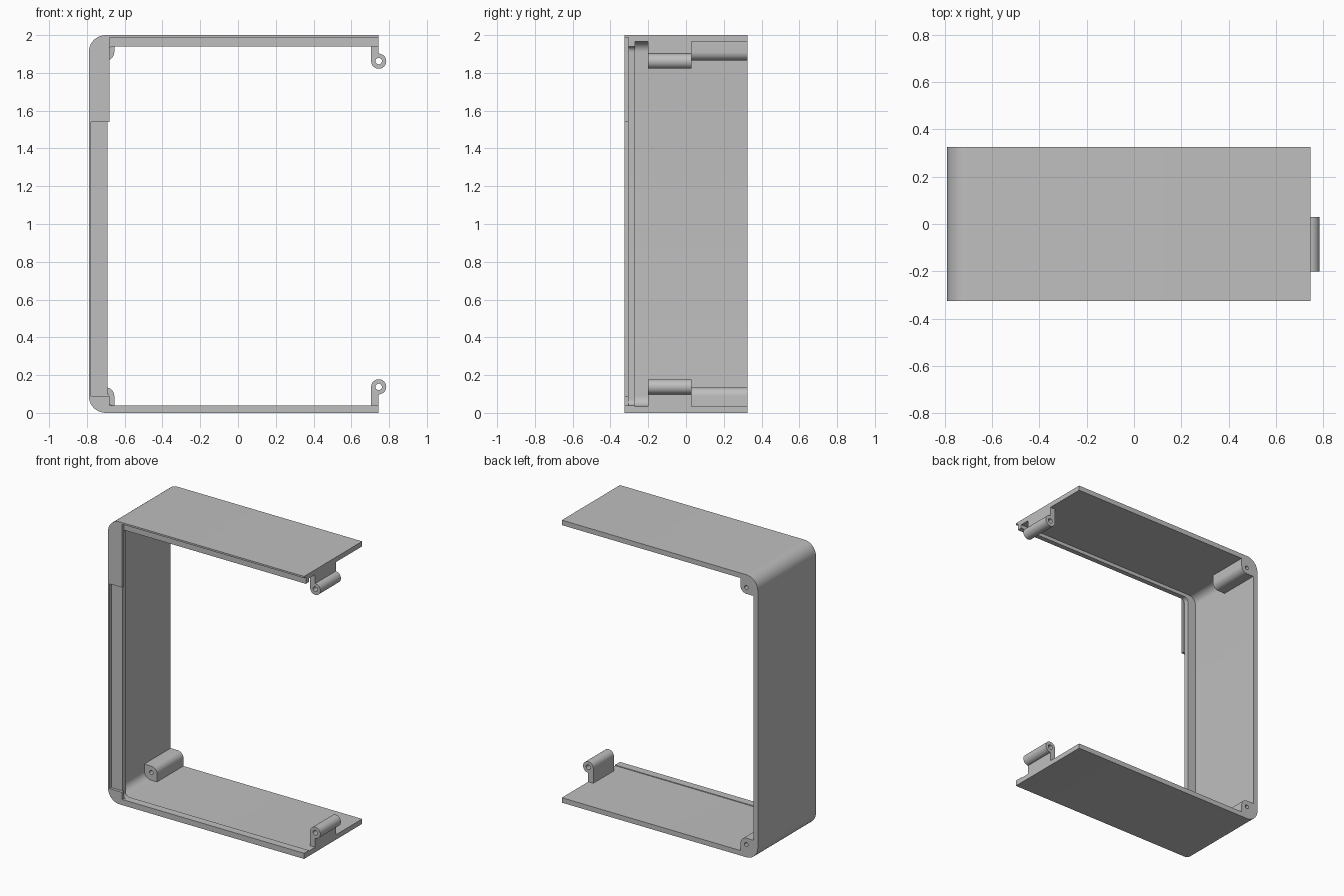
import bpy, bmesh
from math import sin, cos, pi, radians

cube = bpy.data.objects.get("Cube")
if cube:
    bpy.data.objects.remove(cube, do_unlink=True)

grey = bpy.data.materials.new("plain grey")
grey.use_nodes = True
GREY = (0.52, 0.52, 0.52, 1)
grey.diffuse_color = GREY
grey.node_tree.nodes["Principled BSDF"].inputs["Base Color"].default_value = GREY

HEIGHT = 2.0
LEFT, END = -0.79, 0.745      # outer wall face and open end of the plates
FRONT, BACK = -0.325, 0.325
RADIUS = 0.09                 # outer corner radius
WALL = 0.035
CX = LEFT + RADIUS            # shared centre of corner curves and screw holes


def arc(cx, cz, r, start, end, steps=10):
    angles = [radians(start + (end - start) * i / steps) for i in range(steps + 1)]
    return [(cx + r * cos(a), cz + r * sin(a)) for a in angles]


def circle(cx, cz, r):
    return arc(cx, cz, r, 0, 360, 24)[:-1]


def flip(points):
    return [(x, HEIGHT - z) for x, z in points]


def extrude(name, outlines, y0, y1):
    """Extrude x-z outlines (the later ones are holes) from y0 to y1."""
    curve = bpy.data.curves.new(name, "CURVE")
    curve.dimensions = "2D"
    curve.fill_mode = "BOTH"
    curve.extrude = (y1 - y0) / 2
    for points in outlines:
        spline = curve.splines.new("POLY")
        spline.points.add(len(points) - 1)
        for p, (x, z) in zip(spline.points, points):
            p.co = (x, z, 0, 1)
        spline.use_cyclic_u = True
    obj = bpy.data.objects.new(name, curve)
    bpy.context.collection.objects.link(obj)
    obj.rotation_euler.x = pi / 2
    obj.location.y = (y0 + y1) / 2
    bpy.ops.object.select_all(action="DESELECT")
    obj.select_set(True)
    bpy.context.view_layer.objects.active = obj
    bpy.ops.object.convert(target="MESH")
    obj = bpy.context.object
    bm = bmesh.new()
    bm.from_mesh(obj.data)
    bmesh.ops.remove_doubles(bm, verts=bm.verts, dist=0.0001)
    bmesh.ops.recalc_face_normals(bm, faces=bm.faces)
    bm.to_mesh(obj.data)
    bm.free()
    obj.data.materials.clear()
    obj.data.materials.append(grey)
    bpy.ops.object.shade_smooth_by_angle(angle=radians(30))
    return obj


# Outer outline shared by every layer of the C-shaped case
outer = ([(END, HEIGHT)] + arc(CX, HEIGHT - RADIUS, RADIUS, 90, 180)
         + arc(CX, RADIUS, RADIUS, 180, 270) + [(END, 0)])

# Main shell: thin wall with rounded inner corners
fillet = arc(CX, RADIUS, RADIUS - WALL, 270, 180)
shell_inner = [(END, WALL)] + fillet + flip(fillet)[::-1] + [(END, HEIGHT - WALL)]
extrude("shell", [outer + shell_inner], -0.27, BACK)

# Thicker lip behind the front edge
LIP_X, LIP_TOP, LIP_BOTTOM, R = -0.69, 1.94, 0.04, 0.03
lip_inner = ([(END, LIP_BOTTOM)] + arc(LIP_X + R, LIP_BOTTOM + R, R, 270, 180)
             + arc(LIP_X + R, LIP_TOP - R, R, 180, 90) + [(END, LIP_TOP)])
extrude("front_lip", [outer + lip_inner], -0.305, -0.27)

# Front rim: thin skin beside the rebate, full width at the corner tabs
SKIN, TAB_X, TAB_LOW, TAB_HIGH = 0.012, -0.68, 0.09, 1.54
rim_inner = [(END, LIP_BOTTOM), (TAB_X, LIP_BOTTOM), (TAB_X, TAB_LOW),
             (LEFT + SKIN, TAB_LOW), (LEFT + SKIN, TAB_HIGH), (TAB_X, TAB_HIGH),
             (TAB_X, HEIGHT - SKIN), (END, HEIGHT - SKIN)]
extrude("front_rim", [outer + rim_inner], FRONT, -0.305)

# Screw bosses in the rear corners
boss = arc(CX, RADIUS, 0.045, 0, 90) + [(LEFT + WALL, RADIUS + 0.045)]
boss += fillet[::-1] + [(CX + 0.045, WALL)]
boss_hole = circle(CX, RADIUS, 0.014)

# Hinge knuckles on arms at the open end
KNUCKLE, KZ = 0.04, 0.138
hinge = ([(END - KNUCKLE, WALL), (END, WALL)]
         + arc(END, KZ, KNUCKLE, -90, 180, 24))
hinge_hole = circle(END, KZ, 0.017)

for side, place in (("bottom", list), ("top", flip)):
    extrude(side + "_screw_boss", [place(boss), place(boss_hole)], 0.03, BACK)
    extrude(side + "_hinge", [place(hinge), place(hinge_hole)], -0.2, 0.03)
